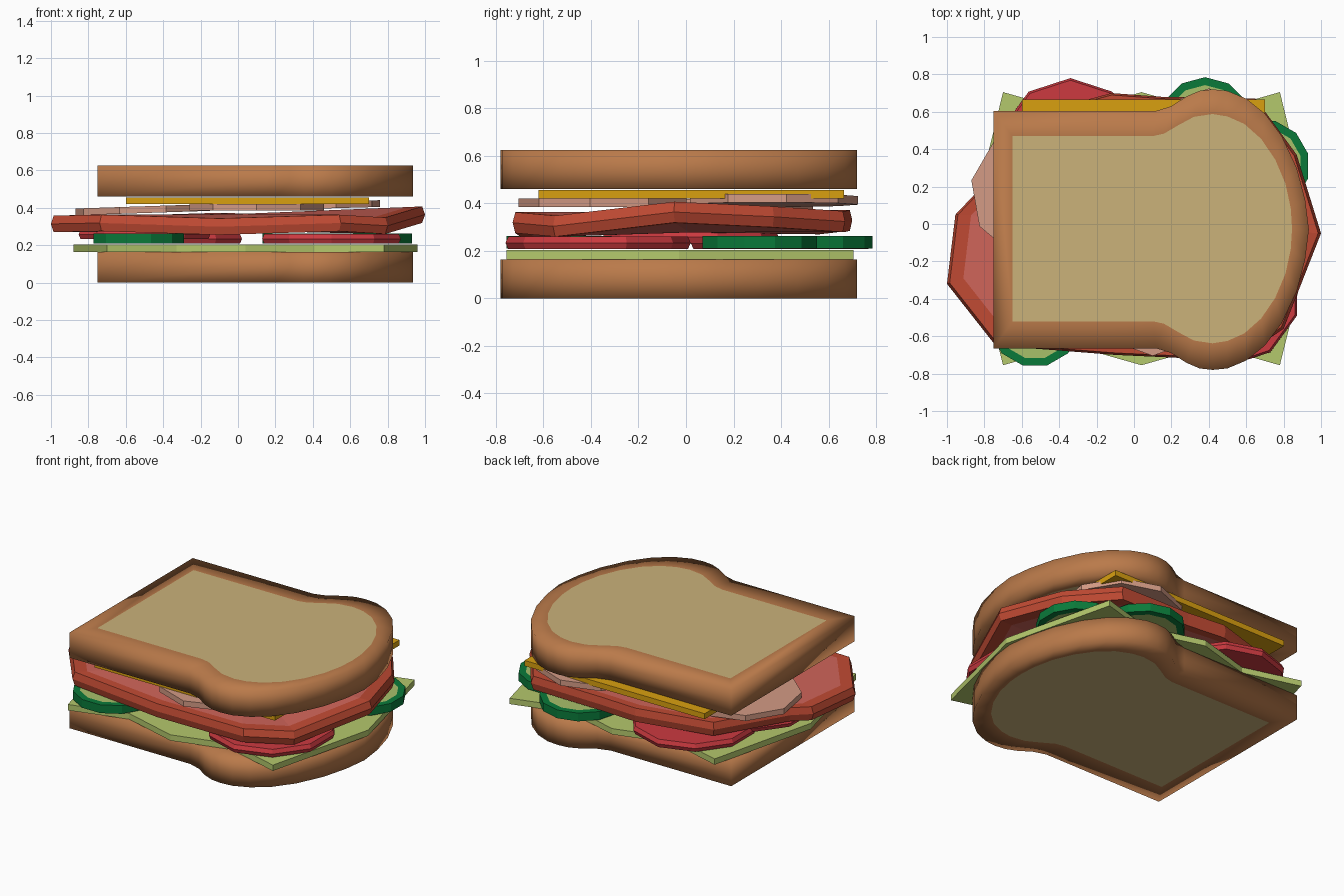
import bpy, math

if "Cube" in bpy.data.objects:
    bpy.data.objects.remove(bpy.data.objects["Cube"])


def material(name, hex_code):
    def lin(c):
        c /= 255
        return c / 12.92 if c <= 0.04045 else ((c + 0.055) / 1.055) ** 2.4
    m = bpy.data.materials.new(name)
    m.diffuse_color = [lin(int(hex_code[i:i + 2], 16)) for i in (0, 2, 4)] + [1]
    m.use_nodes = True
    m.node_tree.nodes["Principled BSDF"].inputs["Base Color"].default_value = m.diffuse_color
    return m


CRUST = material("crust brown", "BA7A4A")
CRUMB = material("crumb tan", "CBB27A")
LEAF = material("lettuce green", "B4C86C")
RIND = material("cucumber skin green", "0A7A3A")
FLESH = material("cucumber flesh green", "A9C06A")
TOMATO = material("tomato red", "CC3A40")
EDGE = material("salami edge red", "C04A33")
MEAT = material("salami meat red", "CF6459")
HAM = material("ham pink", "D39A84")
CHEESE = material("cheese yellow", "D9A010")


def slab(name, outline, thick, rim, face, inner=0.86, edge=1.0, smooth=False):
    """Flat slice: outline of (x, y, base z); rings wrap from bottom face to top face.
    inner is a scale factor or a separate (x, y) outline for the face patch."""
    n = len(outline)
    cx, cy, cz = (sum(p[i] for p in outline) / n for i in range(3))

    def scaled(f):
        return [(cx + (x - cx) * f, cy + (y - cy) * f, cz + (z - cz) * f) for x, y, z in outline]

    if isinstance(inner, float):
        patch = scaled(inner)
    else:
        patch = [(x, y, outline[0][2]) for x, y in inner]
    lip = scaled(edge)
    rings = [(patch, 0), (lip, 0), (outline, thick / 2), (lip, thick), (patch, thick)]
    verts = [(x, y, z + dz) for ring, dz in rings for x, y, z in ring]
    verts += [(cx, cy, cz), (cx, cy, cz + thick)]
    low, high = 5 * n, 5 * n + 1
    faces, mats = [], []
    for i in range(n):
        j = (i + 1) % n
        for r in range(4):
            faces.append((r * n + i, r * n + j, (r + 1) * n + j, (r + 1) * n + i))
            mats.append(0)
        faces += [(low, j, i), (high, 4 * n + i, 4 * n + j)]
        mats += [1, 1]
    me = bpy.data.meshes.new(name)
    me.from_pydata(verts, [], faces)
    me.materials.append(rim)
    me.materials.append(face)
    for p, k in zip(me.polygons, mats):
        p.material_index = k
        p.use_smooth = smooth and k == 0
    ob = bpy.data.objects.new(name, me)
    bpy.context.collection.objects.link(ob)
    return ob


def disc(cx, cy, r, z, sides, turn=0.0, tilt=0.0):
    """Counter-clockwise regular polygon, optionally rising along x."""
    pts = []
    for i in range(sides):
        a = math.radians(turn) + 2 * math.pi * i / sides
        pts.append((cx + r * math.cos(a), cy + r * math.sin(a), z + tilt * math.cos(a)))
    return pts


def mirrored(half, yc):
    """Loaf outline from its upper half, mirrored about y = yc, counter-clockwise."""
    return [(x, yc - h) for x, h in half] + [(x, yc + h) for x, h in reversed(half) if h > 0]


# bread slices: crust with crumb faces
loaf = [(-.75, .635), (.12, .635), (.20, .66), (.28, .712), (.35, .742), (.42, .75),
        (.50, .742), (.60, .70), (.70, .62), (.79, .50), (.87, .33), (.915, .16), (.935, 0)]
crumb = [(-.65, .495), (.10, .495), (.16, .508), (.24, .555), (.32, .598), (.42, .613),
         (.50, .60), (.59, .56), (.68, .48), (.755, .37), (.81, .24), (.838, .11), (.845, 0)]
for name, z in (("bottom_bread", 0.0), ("top_bread", 0.46)):
    slab(name, [(x, y, z) for x, y in mirrored(loaf, -.03)], .165, CRUST, CRUMB,
         inner=mirrored(crumb, -.025), smooth=True)

# lettuce leaf with pointed corners
leaf = [(-.70, -.755), (-.33, -.65), (.04, -.755), (.41, -.65), (.78, -.755), (.96, -.03),
        (.78, .705), (.41, .60), (.04, .705), (-.33, .60), (-.70, .705), (-.88, -.03)]
slab("lettuce", [(x, y, .165) for x, y in leaf], .038, LEAF, LEAF)

# tomato slices
for i, (x, y, r, z) in enumerate([(-.34, .40, .38, .208), (.50, -.37, .39, .208), (-.50, .02, .37, .232)]):
    slab(f"tomato_slice_{i + 1}", disc(x, y, r, z, 10, 18), .052, TOMATO, TOMATO, edge=.97)

# cucumber slices
for i, (x, y, turn) in enumerate([(-.53, -.515, 15), (.38, .535, 0), (.69, .31, 15)]):
    slab(f"cucumber_slice_{i + 1}", disc(x, y, .25, .21, 12, turn), .054, RIND, FLESH, inner=.83)

# wavy salami slab
salami = [(-1, -.32, .27), (-.74, -.65, .275), (-.1, -.70, .255), (.55, -.73, .275),
          (.80, -.56, .26), (1, -.05, .32), (.87, .37, .30), (.65, .67, .28), (.15, .68, .28),
          (-.12, .70, .285), (-.60, .57, .27), (-.86, .15, .275), (-.955, .05, .27)]
slab("salami", salami, .088, EDGE, MEAT, inner=.91, edge=.985)

# ham slices
for i, (x, y, z, tilt) in enumerate([(-.51, .17, .372, .012), (.10, -.34, .385, 0), (.40, .36, .395, .01)]):
    slab(f"ham_slice_{i + 1}", disc(x, y, .365, z, 9, 10 + 20 * i, tilt), .036, HAM, HAM)

# cheese slice
slab("cheese", [(-.60, -.62, .42), (.70, -.62, .42), (.70, .665, .42), (-.60, .665, .42)],
     .036, CHEESE, CHEESE)
